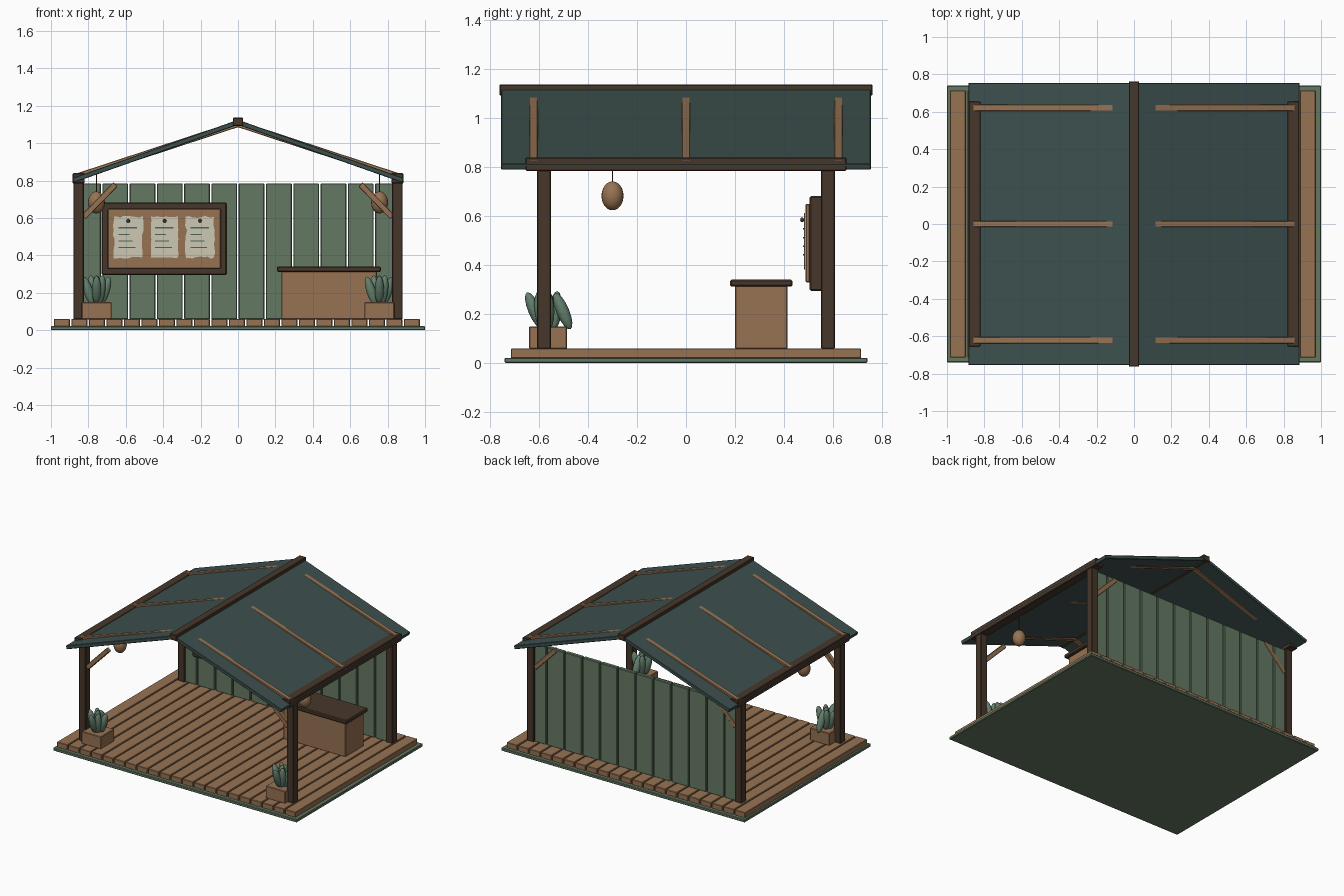
import bpy, math, random
from mathutils import Vector

if "Cube" in bpy.data.objects:
    bpy.data.objects.remove(bpy.data.objects["Cube"])

random.seed(4)


def mat(name, rgb):
    m = bpy.data.materials.new(name)
    m.diffuse_color = (*rgb, 1)
    m.use_nodes = True
    m.node_tree.nodes["Principled BSDF"].inputs["Base Color"].default_value = m.diffuse_color
    return m


WOOD = mat("warm wood", (0.31, 0.17, 0.085))
DARK = mat("dark wood", (0.062, 0.038, 0.024))
GREEN = mat("sage green paint", (0.128, 0.19, 0.125))
ROOF = mat("dark teal roof", (0.046, 0.08, 0.076))
LEAF = mat("leaf green", (0.125, 0.215, 0.15))
PAPER = mat("cream paper", (0.61, 0.58, 0.46))
INK = mat("ink green", (0.07, 0.13, 0.10))


def mesh_object(name, verts, faces, material):
    me = bpy.data.meshes.new(name)
    me.from_pydata(verts, [], faces)
    me.materials.append(material)
    ob = bpy.data.objects.new(name, me)
    bpy.context.collection.objects.link(ob)
    return ob


def box(name, x, y, z, material, bevel=0.004, rot_y=0.0):
    """Box from (min, max) ranges, turned about its own centre."""
    c = Vector([(a + b) / 2 for a, b in (x, y, z)])
    h = [(b - a) / 2 for a, b in (x, y, z)]
    verts = [(i * h[0], j * h[1], k * h[2])
             for i in (-1, 1) for j in (-1, 1) for k in (-1, 1)]
    faces = [(0, 1, 3, 2), (4, 6, 7, 5), (0, 4, 5, 1),
             (2, 3, 7, 6), (0, 2, 6, 4), (1, 5, 7, 3)]
    ob = mesh_object(name, verts, faces, material)
    ob.location = c
    ob.rotation_euler.y = rot_y
    if bevel:
        mod = ob.modifiers.new("soft edge", "BEVEL")
        mod.width = bevel
        mod.segments = 1
    return ob


def sloped(name, a, b, y, thick, material, bevel=0.003):
    """Bar whose centre line runs from a to b in the xz plane."""
    dx, dz = b[0] - a[0], b[1] - a[1]
    half = math.hypot(dx, dz) / 2
    cx, cz = (a[0] + b[0]) / 2, (a[1] + b[1]) / 2
    return box(name, (cx - half, cx + half), y, (cz - thick / 2, cz + thick / 2),
               material, bevel, -math.atan2(dz, dx))


def ellipsoid(name, loc, size, rot, material, seg=16, rings=10):
    bpy.ops.mesh.primitive_uv_sphere_add(segments=seg, ring_count=rings, radius=1,
                                         location=loc, rotation=rot)
    ob = bpy.context.object
    ob.name = name
    ob.scale = size
    ob.data.materials.append(material)
    bpy.ops.object.shade_smooth()
    return ob


# Ground slab and deck planks
box("base_slab", (-1, 1), (-0.74, 0.74), (0, 0.022), GREEN)
pitch = 1.965 / 21
for i in range(21):
    x = -0.985 + i * pitch
    box("deck_plank", (x, x + pitch - 0.008), (-0.715, 0.715), (0.02, 0.06), WOOD, 0.003)

# Back wall boards
for i in range(12):
    x = -0.875 + i * 0.1458
    box("wall_board", (max(x + 0.004, -0.86), min(x + 0.1418, 0.86)),
        (0.563, 0.593), (0.058, 0.785), GREEN)

# Posts, braces, eave beams, rafters and roof panels on both sides
for s in (-1, 1):
    for y in (-0.58, 0.58):
        box("post", (s * 0.852 - 0.028, s * 0.852 + 0.028), (y - 0.028, y + 0.028),
            (0.058, 0.80), DARK)
        sloped("corner_brace", (s * 0.825, 0.605), (s * 0.655, 0.78),
               (y - 0.016, y + 0.016), 0.032, WOOD)
    box("eave_beam", (s * 0.852 - 0.032, s * 0.852 + 0.032), (-0.655, 0.655),
        (0.785, 0.84), DARK)
    sloped("roof_panel", (0, 1.1115), (s * 0.882, 0.8015), (-0.755, 0.755), 0.0255, ROOF)
    for y in (-0.622, 0, 0.622):
        sloped("rafter", (0, 1.104), (s * 0.88, 0.8145), (y - 0.017, y + 0.017), 0.035, WOOD)
box("ridge_cap", (-0.028, 0.028), (-0.762, 0.762), (1.093, 1.137), DARK)

# Notice board
box("notice_frame", (-0.73, -0.06), (0.505, 0.565), (0.295, 0.683), DARK, 0.006)
box("notice_panel", (-0.697, -0.092), (0.488, 0.507), (0.33, 0.65), WOOD)


def notice(cx, w, ragged):
    """Paper sheet with uneven edges, four ruled marks and a pin."""
    z0, z1, n = 0.388, 0.607, 9
    jag = lambda: random.uniform(-ragged, ragged)
    rim = [(cx - w / 2 + w * i / n, z0 + jag()) for i in range(n)]
    rim += [(cx + w / 2 + jag(), z0 + (z1 - z0) * i / n) for i in range(n)]
    rim += [(cx + w / 2 - w * i / n, z1 + jag()) for i in range(n)]
    rim += [(cx - w / 2 + jag(), z1 - (z1 - z0) * i / n) for i in range(n)]
    m = len(rim)
    verts = [(x, 0.481, z) for x, z in rim] + [(x, 0.486, z) for x, z in rim]
    faces = [tuple(range(m)), tuple(range(2 * m - 1, m - 1, -1))]
    faces += [(i, i + m, (i + 1) % m + m, (i + 1) % m) for i in range(m)]
    mesh_object("notice_paper", verts, faces, PAPER)
    for z, length in ((0.548, 0.10), (0.512, 0.06), (0.478, 0.075), (0.443, 0.09)):
        box("paper_line", (cx - 0.052, cx - 0.052 + length), (0.478, 0.482),
            (z - 0.003, z + 0.003), INK, 0)
    ellipsoid("paper_pin", (cx, 0.474, 0.585), (0.01, 0.008, 0.01), (0, 0, 0), DARK, 10, 6)


notice(-0.587, 0.155, 0.006)
notice(-0.392, 0.145, 0.0015)
notice(-0.203, 0.150, 0.006)

# Counter
box("counter_body", (0.232, 0.742), (0.20, 0.415), (0.058, 0.316), WOOD)
box("counter_top", (0.208, 0.764), (0.18, 0.435), (0.312, 0.341), DARK, 0.006)

# Planters with leaves, and hanging lanterns
for s in (-1, 1):
    px, py = s * 0.756, -0.563
    box("planter_box", (px - 0.08, px + 0.08), (py - 0.078, py + 0.078), (0.058, 0.15), WOOD)
    for dx, dy, dz, rx, ry in ((0, 0, 0.215, 0, 0), (-0.045, 0, 0.21, 0, -0.3),
                               (0.045, 0, 0.21, 0, 0.3), (0, -0.055, 0.215, 0.4, 0),
                               (0, 0.06, 0.212, 0.4, 0), (-0.022, 0.03, 0.215, -0.1, -0.12),
                               (0.022, -0.03, 0.215, 0.1, 0.12)):
        ellipsoid("plant_leaf", (px + dx, py + dy, dz), (0.026, 0.026, 0.08),
                  (rx, ry, 0), LEAF, 10, 8)
    ellipsoid("lantern", (s * 0.757, -0.30, 0.683), (0.045, 0.045, 0.059), (0, 0, 0), WOOD, 20, 12)
    box("lantern_cord", (s * 0.757 - 0.003, s * 0.757 + 0.003), (-0.303, -0.297),
        (0.735, 0.845), DARK, 0)
